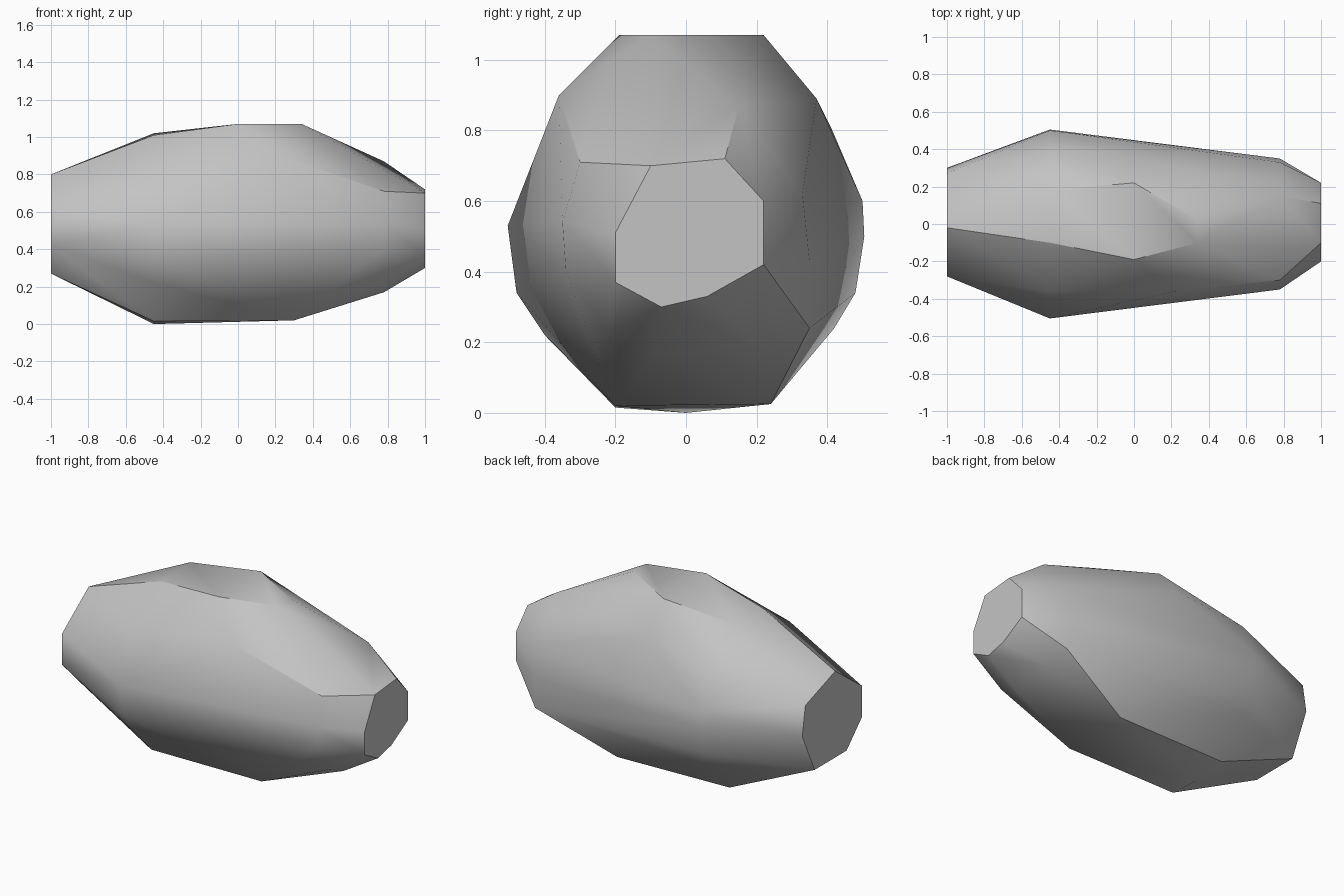
import bpy
import bmesh
from math import radians

# Remove the default object only
default_cube = bpy.data.objects.get("Cube")
if default_cube:
    bpy.data.objects.remove(default_cube, do_unlink=True)


def make_material(name, colour):
    material = bpy.data.materials.new(name)
    material.use_nodes = True
    material.diffuse_color = colour
    material.node_tree.nodes["Principled BSDF"].inputs["Base Color"].default_value = colour
    return material


def add_section(mesh, x, outline):
    """Place one (y, z) cross-section of the boulder at distance x."""
    for y, z in outline:
        mesh.verts.new((x, y, z))


def finish_object(name, mesh, material, sharp_angle):
    data = bpy.data.meshes.new(name)
    mesh.to_mesh(data)
    mesh.free()
    data.materials.append(material)
    obj = bpy.data.objects.new(name, data)
    bpy.context.collection.objects.link(obj)
    bpy.ops.object.select_all(action="DESELECT")
    obj.select_set(True)
    bpy.context.view_layer.objects.active = obj
    bpy.ops.object.shade_smooth_by_angle(angle=radians(sharp_angle))
    return obj


stone_grey = make_material("stone grey", (0.55, 0.55, 0.55, 1))
rock = bmesh.new()

# Broad flat end
add_section(rock, -1, [(-.02, .8), (-.28, .61), (-.28, .42), (-.13, .27),
                       (.18, .27), (.3, .52), (.27, .7)])

# Widest girth
add_section(rock, -.45, [(-.505, .53), (-.48, .34), (-.4, .22), (-.2, .015),
                         (0, 0), (.22, .03), (.42, .24), (.48, .34),
                         (.505, .5), (.5, .6), (.41, .81), (.18, 1.02),
                         (-.1, 1.01), (-.36, .83)])

# Flat crown and its shoulders
add_section(rock, 0, [(.22, 1.07), (.37, .89), (-.19, 1.07)])
add_section(rock, .22, [(-.36, .9)])
add_section(rock, .34, [(-.1, 1.07), (.02, 1.07)])

# Underside
add_section(rock, .3, [(-.2, .02), (.24, .025)])

# Tapering shoulder
add_section(rock, .78, [(-.3, .71), (-.35, .54), (-.34, .4), (-.22, .23),
                        (-.09, .17), (.2, .19), (.35, .24), (.35, .43),
                        (.33, .62), (.15, .87)])

# Narrow flat end
add_section(rock, 1, [(-.2, .51), (-.1, .7), (.11, .72), (.22, .6),
                      (.22, .42), (.06, .33), (-.07, .3), (-.2, .37)])

# Stretch a faceted skin over the sections and merge coplanar faces
bmesh.ops.convex_hull(rock, input=rock.verts[:])
bmesh.ops.delete(rock, geom=[v for v in rock.verts if not v.link_faces], context="VERTS")
bmesh.ops.dissolve_limit(rock, angle_limit=radians(1),
                         verts=rock.verts[:], edges=rock.edges[:])
bmesh.ops.recalc_face_normals(rock, faces=rock.faces[:])

finish_object("boulder", rock, stone_grey, 30)
